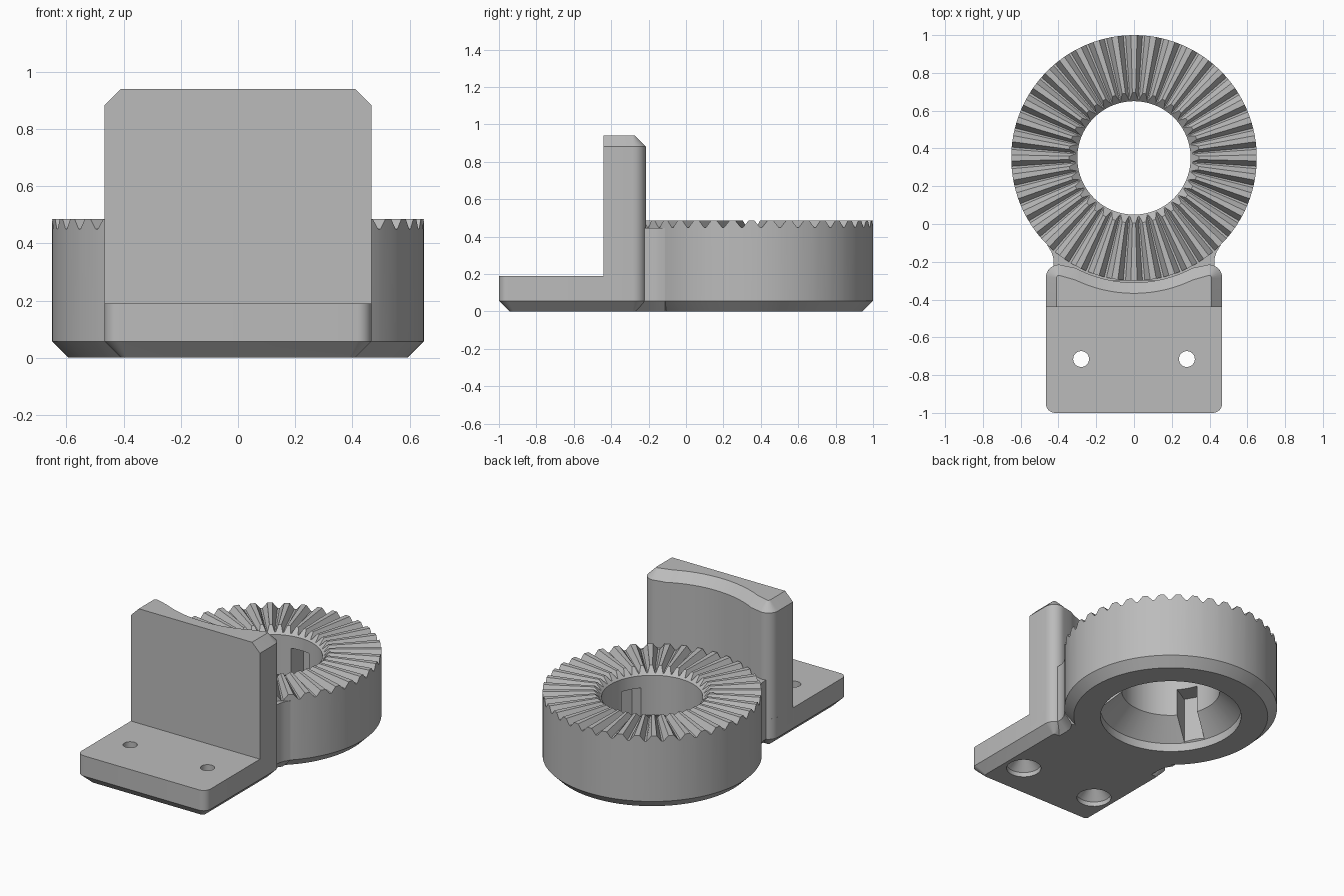
import bpy, bmesh
from math import sin, cos, pi, radians, sqrt, asin

cube = bpy.data.objects.get("Cube")
if cube:
    bpy.data.objects.remove(cube, do_unlink=True)

grey = bpy.data.materials.new("plain grey")
grey.use_nodes = True
colour = (0.5, 0.5, 0.5, 1)
grey.diffuse_color = colour
grey.node_tree.nodes["Principled BSDF"].inputs["Base Color"].default_value = colour

RING_Y, RING_R, BORE_R = 0.35, 0.65, 0.30
CHAMFER, HALF = 0.057, 0.467


def make(name, bm):
    bmesh.ops.recalc_face_normals(bm, faces=bm.faces)
    mesh = bpy.data.meshes.new(name)
    bm.to_mesh(mesh)
    bm.free()
    mesh.materials.append(grey)
    obj = bpy.data.objects.new(name, mesh)
    bpy.context.collection.objects.link(obj)
    return obj


def bridge(bm, a, b):
    for i in range(len(a)):
        j = (i + 1) % len(a)
        bm.faces.new((a[i], a[j], b[j], b[i]))


def loft(name, sections):
    """Capped solid through stacked (z, outline) sections."""
    bm = bmesh.new()
    loops = [[bm.verts.new((x, y, z)) for x, y in pts] for z, pts in sections]
    for a, b in zip(loops, loops[1:]):
        bridge(bm, a, b)
    bm.faces.new(loops[0])
    bm.faces.new(loops[-1])
    return make(name, bm)


def mirrored(half):
    """Close a right-hand half outline over the x = 0 plane."""
    return half + [(-x, y) for x, y in reversed(half) if x > 1e-6]


def arc(cx, cy, r, start, end, n=8):
    angles = [radians(start + (end - start) * i / n) for i in range(n + 1)]
    return [(cx + r * cos(a), cy + r * sin(a)) for a in angles]


def cut(obj, cutter):
    mod = obj.modifiers.new("cut", 'BOOLEAN')
    mod.operation, mod.solver, mod.object = 'DIFFERENCE', 'EXACT', cutter
    bpy.context.view_layer.objects.active = obj
    bpy.ops.object.modifier_apply(modifier=mod.name)
    bpy.data.objects.remove(cutter, do_unlink=True)


# Toothed ring: a lathe whose top height alternates between tooth and valley
TEETH, PEAK, VALLEY = 40, 0.485, 0.45
bm = bmesh.new()
profiles = []
for t in range(TEETH):
    for offset, top in ((-0.16, PEAK), (0.16, PEAK), (0.44, VALLEY), (0.56, VALLEY)):
        a = 2 * pi * (t + offset) / TEETH
        lathe = [(RING_R - CHAMFER, 0), (RING_R, CHAMFER), (RING_R, top),
                 (BORE_R + top - 0.44, top), (BORE_R, 0.44), (BORE_R, 0.18),
                 (0.43, 0.055), (0.43, 0)]
        profiles.append([bm.verts.new((r * cos(a), RING_Y + r * sin(a), z)) for r, z in lathe])
for i, p in enumerate(profiles):
    bridge(bm, p, profiles[(i + 1) % len(profiles)])
ring = make("toothed_ring", bm)

# Three key slots rising from the underside of the bore
for angle in (90, 210, 330):
    a = radians(angle)
    corners = [(0.2, -0.065), (0.42, -0.065), (0.42, 0.065), (0.2, 0.065)]
    pts = [(u * cos(a) - v * sin(a), RING_Y + u * sin(a) + v * cos(a)) for u, v in corners]
    cut(ring, loft("slot_cutter", [(-0.05, pts), (0.36, pts)]))


# Base plate with rounded corners and a chamfered underside
def base_outline(d):
    front = arc(HALF - 0.05, -0.95, 0.05 - d * 0.5, -90, 0)
    front = [(x - d * 0.5, y + d * 0.5) for x, y in front]
    back = arc(HALF - 0.07, -0.285, 0.07 - d, 0, 90)
    return mirrored(front + back)


base = loft("base_plate", [(0, base_outline(CHAMFER)), (CHAMFER, base_outline(0)),
                           (0.19, base_outline(0))])

# Countersunk screw holes
for side in (-1, 1):
    levels = ((-0.05, 0.105), (0.03, 0.105), (0.095, 0.042), (0.3, 0.042))
    cut(base, loft("hole_cutter", [(z, arc(side * 0.28, -0.715, r, 0, 348.75, 31))
                                   for z, r in levels]))


# Upright wall, hollowed at the back to follow the ring
def wall_outline(d):
    corner = arc(HALF - 0.07, -0.285, 0.07 - d, 0, 115)
    r = 0.66 + d
    reach = asin(0.31 / r)
    hollow = [(r * sin(reach * i / 12), RING_Y - r * cos(reach * i / 12))
              for i in range(12, -1, -1)]
    return mirrored([(HALF - d, -0.44)] + corner + hollow)


wall = loft("upright_wall", [(0.1, wall_outline(0)), (0.883, wall_outline(0)),
                             (0.94, wall_outline(CHAMFER))])


# Neck joining the wall and the ring with flared sides
def neck_outline(d):
    half = [(0.425, -0.3), (0.425, -0.2), (0.428, -0.175), (0.437, -0.148),
            (0.46, -0.112), (0.42, -0.1)]
    return mirrored([(x - d, y) for x, y in half])


neck = loft("neck", [(0, neck_outline(CHAMFER)), (CHAMFER, neck_outline(0)),
                     (0.445, neck_outline(0))])
# Keep the bore clear of the neck
cut(neck, loft("bore_cutter", [(z, arc(0, RING_Y, 0.5, 0, 354, 59)) for z in (-0.1, 0.6)]))

# Smooth the rounds, keep the edges
for obj in (ring, base, wall, neck):
    bpy.ops.object.select_all(action='DESELECT')
    obj.select_set(True)
    bpy.context.view_layer.objects.active = obj
    bpy.ops.object.shade_smooth_by_angle(angle=radians(25))
